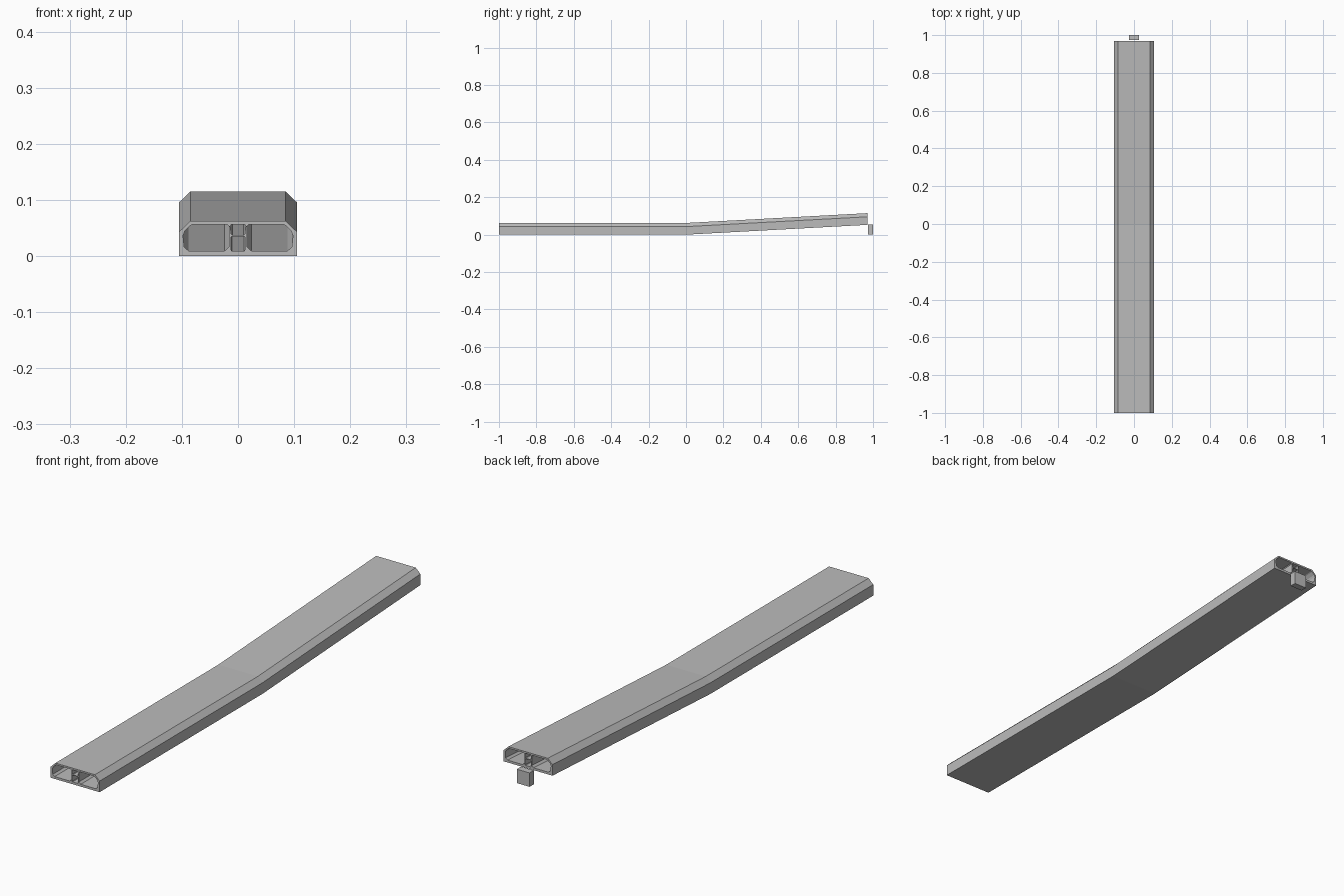
import bpy, bmesh

cube = bpy.data.objects.get("Cube")
if cube:
    bpy.data.objects.remove(cube, do_unlink=True)

concrete = bpy.data.materials.new("concrete grey")
concrete.use_nodes = True
colour = (0.5, 0.5, 0.5, 1)
concrete.diffuse_color = colour
concrete.node_tree.nodes["Principled BSDF"].inputs["Base Color"].default_value = colour


def finish(name, bm):
    bmesh.ops.recalc_face_normals(bm, faces=bm.faces)
    mesh = bpy.data.meshes.new(name)
    bm.to_mesh(mesh)
    bm.free()
    mesh.materials.append(concrete)
    obj = bpy.data.objects.new(name, mesh)
    bpy.context.collection.objects.link(obj)
    return obj


def mirrored(half):
    """Complete a symmetric outline from its +x half, listed bottom to top."""
    return half + [(-x, z) for x, z in reversed(half)]


# Cross-section: outer shell, two traffic bores, two stacked service cells
outer = mirrored([(0.105, 0), (0.105, 0.043), (0.085, 0.0625)])
bore = [(0.024, 0.009), (0.088, 0.009), (0.096, 0.016), (0.098, 0.036),
        (0.095, 0.044), (0.085, 0.054), (0.081, 0.056), (0.019, 0.056),
        (0.016, 0.053), (0.016, 0.016)]
upper_cell = mirrored([(0.010, 0.037), (0.012, 0.039), (0.014, 0.053), (0.012, 0.056)])
lower_cell = mirrored([(0.011, 0.009), (0.0125, 0.011), (0.0125, 0.033), (0.011, 0.035)])
outlines = [outer, bore, [(-x, z) for x, z in bore], upper_cell, lower_cell]

# Path: level first half, rising second half, as (y, lift)
stations = [(-1, 0), (0, 0), (0.97, 0.0525)]

# Tunnel tube with open bores
bm = bmesh.new()
end_edges = {0: [], len(stations) - 1: []}
for outline in outlines:
    rings = [[bm.verts.new((x, y, z + lift)) for x, z in outline] for y, lift in stations]
    count = len(outline)
    for a, b in zip(rings, rings[1:]):
        for i in range(count):
            j = (i + 1) % count
            bm.faces.new((a[i], a[j], b[j], b[i]))
    for end, edges in end_edges.items():
        ring = rings[end]
        edges += [bm.edges.get((ring[i], ring[(i + 1) % count])) for i in range(count)]
for edges in end_edges.values():
    bmesh.ops.triangle_fill(bm, edges=edges, use_beauty=True)
finish("tunnel_tube", bm)

# Small block standing beyond the raised end
bm = bmesh.new()
bmesh.ops.create_cube(bm, size=1)
bmesh.ops.scale(bm, vec=(0.055, 0.026, 0.054), verts=bm.verts)
block = finish("end_block", bm)
block.location = (0, 0.987, 0.027)
